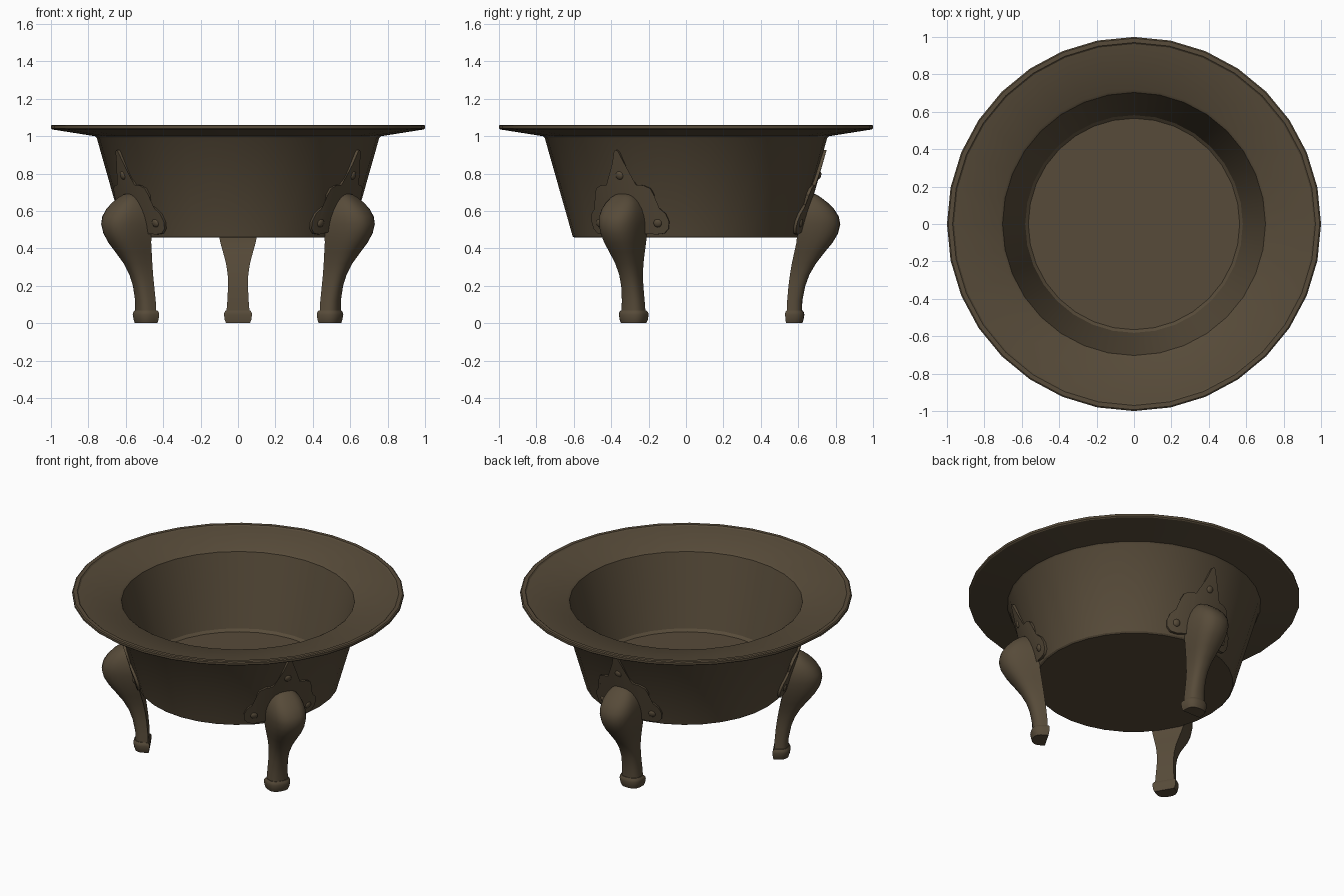
import bpy, bmesh, math
from mathutils import Matrix, Vector

cube = bpy.data.objects.get("Cube")
if cube:
    bpy.data.objects.remove(cube)

COLOR = (0.095, 0.07, 0.041, 1)
bronze = bpy.data.materials.new("dark bronze")
bronze.use_nodes = True
bronze.diffuse_color = COLOR
bronze.node_tree.nodes["Principled BSDF"].inputs["Base Color"].default_value = COLOR


def finish(bm, name, angle=35, turn=0):
    bmesh.ops.recalc_face_normals(bm, faces=bm.faces)
    mesh = bpy.data.meshes.new(name)
    bm.to_mesh(mesh)
    bm.free()
    mesh.materials.append(bronze)
    obj = bpy.data.objects.new(name, mesh)
    bpy.context.collection.objects.link(obj)
    obj.rotation_euler.z = turn
    bpy.ops.object.select_all(action='DESELECT')
    obj.select_set(True)
    bpy.context.view_layer.objects.active = obj
    bpy.ops.object.shade_smooth_by_angle(angle=math.radians(angle))
    return obj


def wall_radius(z):
    return 0.605 + (z - 0.46) * 0.285


# Bowl: one closed profile turned around the z axis
def build_bowl():
    profile = [(0, 0.457), (0.597, 0.457), (0.606, 0.465), (0.755, 0.99), (0.765, 1.0),
               (0.993, 1.036), (1.0, 1.042), (1.0, 1.056), (0.993, 1.061), (0.97, 1.061),
               (0.962, 1.054), (0.718, 1.015), (0.703, 1.005),
               (0.582, 0.55), (0.565, 0.535), (0, 0.535)]
    bm = bmesh.new()
    verts = [bm.verts.new((r, 0, z)) for r, z in profile]
    edges = [bm.edges.new(pair) for pair in zip(verts, verts[1:])]
    bmesh.ops.spin(bm, geom=verts + edges, cent=(0, 0, 0), axis=(0, 0, 1),
                   angle=math.tau, steps=32)
    bmesh.ops.remove_doubles(bm, verts=bm.verts, dist=0.0005)
    finish(bm, "bowl", 30)


# Loft of D-shaped sections: flat towards the bowl, rounded outwards (+x)
def loft(name, sections, turn, angle, power=0.8, steps=12):
    bm = bmesh.new()
    rings = []
    for z, inner, outer, half in sections:
        ring = [bm.verts.new((inner, -half, z))]
        mid = inner + (outer - inner) * 0.3
        for i in range(steps + 1):
            a = math.pi * i / steps - math.pi / 2
            s = math.copysign(abs(math.sin(a)) ** power, a)
            c = max(math.cos(a), 0) ** power
            ring.append(bm.verts.new((mid + (outer - mid) * c, half * s, z)))
        ring.append(bm.verts.new((inner, half, z)))
        rings.append(ring)
    for low, high in zip(rings, rings[1:]):
        for i in range(len(low)):
            j = (i + 1) % len(low)
            bm.faces.new((low[i], low[j], high[j], high[i]))
    bm.faces.new(rings[0])
    bm.faces.new(rings[-1])
    finish(bm, name, angle, turn)


# Mounting plate: a mirrored outline wrapped round the sloping wall
def build_plate(name, turn):
    half = [(0.012, 0.918), (0.035, 0.85), (0.06, 0.775), (0.09, 0.74), (0.13, 0.737),
            (0.165, 0.72), (0.18, 0.685), (0.17, 0.635), (0.2, 0.613), (0.228, 0.585),
            (0.24, 0.545), (0.232, 0.505), (0.205, 0.48), (0.165, 0.475), (0.11, 0.485)]
    outline = [(0, 0.927)] + half + [(-t, z) for t, z in reversed(half)]
    bm = bmesh.new()
    bm.faces.new([bm.verts.new((t, 0, z)) for t, z in outline])
    bmesh.ops.triangulate(bm, faces=bm.faces)
    for i in range(-7, 8):
        bmesh.ops.bisect_plane(bm, geom=bm.verts[:] + bm.edges[:] + bm.faces[:],
                               plane_co=(i * 0.03, 0, 0), plane_no=(1, 0, 0))
    shell = bmesh.ops.extrude_face_region(bm, geom=bm.faces[:])
    raised = {v for v in shell["geom"] if isinstance(v, bmesh.types.BMVert)}
    for v in bm.verts:
        t, z = v.co.x, v.co.z
        a = t / wall_radius(z)
        r = wall_radius(z) + (0.014 if v in raised else -0.012)
        v.co = (r * math.cos(a), r * math.sin(a), z)
    finish(bm, name, 40, turn)


# Rivets: low domes on the plate
def build_rivets(name, turn):
    bm = bmesh.new()
    for t, z in [(0, 0.79), (-0.178, 0.535), (0.178, 0.535)]:
        r = wall_radius(z)
        a = t / r
        place = (Matrix.Rotation(a, 4, 'Z') @ Matrix.Translation(Vector((r + 0.012, 0, z)))
                 @ Matrix.Rotation(math.atan(0.285), 4, 'Y') @ Matrix.Diagonal((0.5, 1, 1, 1)))
        bmesh.ops.create_uvsphere(bm, u_segments=12, v_segments=8, radius=0.023, matrix=place)
    finish(bm, name, 40, turn)


# Height, inner radius, outer radius, half width
LEG = [(0.06, 0.54, 0.62, 0.062), (0.12, 0.541, 0.622, 0.057), (0.2, 0.548, 0.638, 0.053),
       (0.26, 0.556, 0.66, 0.055), (0.32, 0.566, 0.695, 0.064), (0.38, 0.579, 0.742, 0.08),
       (0.43, 0.59, 0.783, 0.094), (0.48, 0.595, 0.813, 0.104), (0.53, 0.6, 0.825, 0.111),
       (0.57, 0.61, 0.817, 0.111), (0.61, 0.62, 0.792, 0.104), (0.645, 0.63, 0.757, 0.09),
       (0.672, 0.635, 0.722, 0.07), (0.688, 0.64, 0.697, 0.046), (0.693, 0.645, 0.678, 0.02)]
FOOT = [(0, 0.535, 0.622, 0.064), (0.018, 0.532, 0.628, 0.071), (0.045, 0.53, 0.633, 0.075),
        (0.058, 0.531, 0.63, 0.073), (0.068, 0.537, 0.624, 0.066)]

build_bowl()
for side, degrees in (("back", 90), ("left", -30), ("right", 210)):
    turn = math.radians(degrees)
    loft(side + "_leg", LEG, turn, 45)
    loft(side + "_foot", FOOT, turn, 35)
    build_plate(side + "_mounting_plate", turn)
    build_rivets(side + "_rivets", turn)
